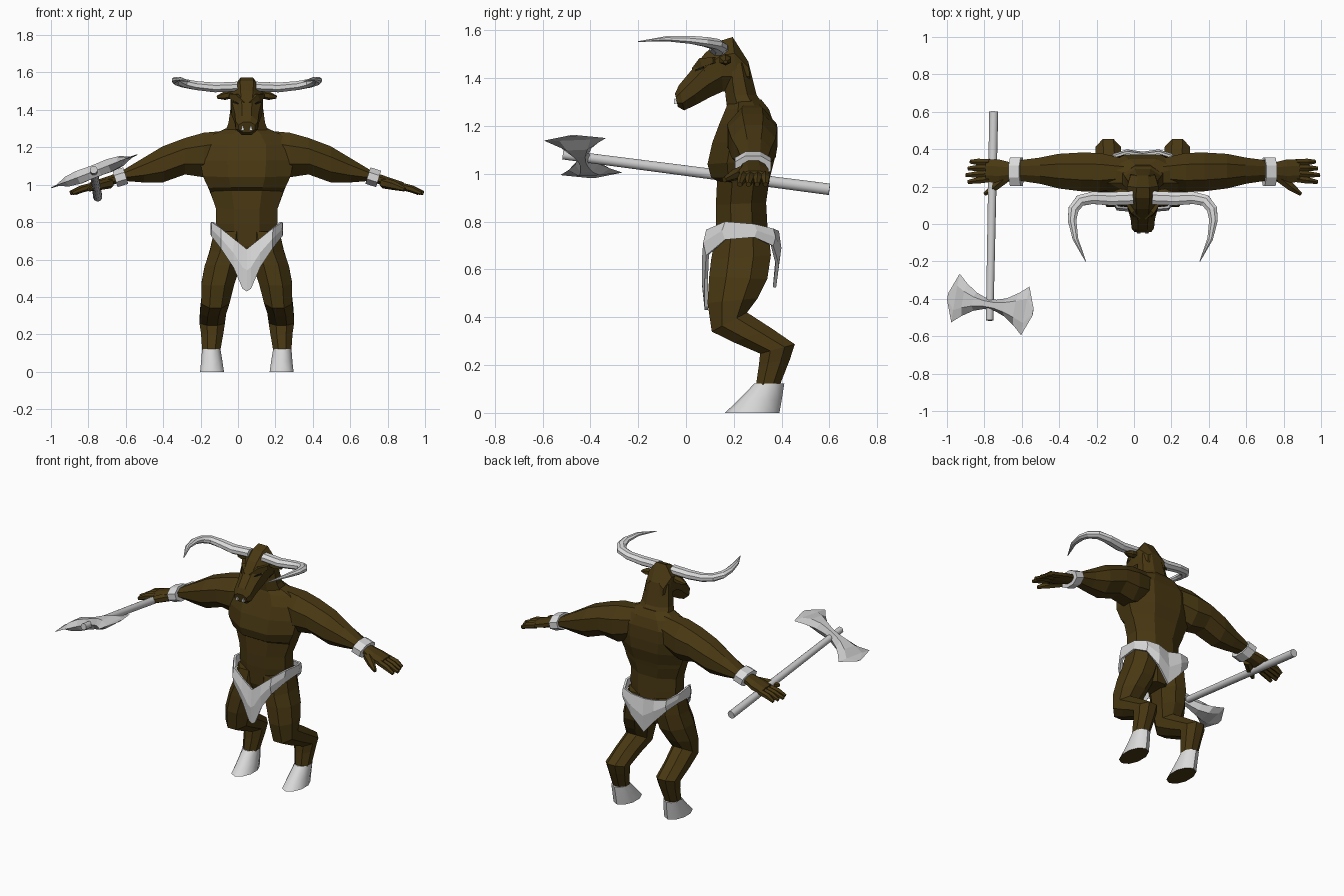
import bpy, bmesh, math
from mathutils import Vector as V

if "Cube" in bpy.data.objects:
    bpy.data.objects.remove(bpy.data.objects["Cube"], do_unlink=True)

CX = 0.047  # the body's plane of symmetry


def material(name, rgb):
    m = bpy.data.materials.new(name)
    m.use_nodes = True
    m.diffuse_color = (*rgb, 1)
    m.node_tree.nodes["Principled BSDF"].inputs["Base Color"].default_value = (*rgb, 1)
    return m


HIDE = material("brown hide", (0.065, 0.039, 0.006))
BONE = material("pale bone and cloth", (0.7, 0.7, 0.7))
STEEL = material("grey steel", (0.6, 0.6, 0.6))
DARK = material("dark eye", (0.01, 0.008, 0.004))


def finish(name, bm, mats, mirror=False, x=CX, smooth=False):
    bmesh.ops.recalc_face_normals(bm, faces=bm.faces)
    me = bpy.data.meshes.new(name)
    bm.to_mesh(me)
    bm.free()
    for m in mats:
        me.materials.append(m)
    ob = bpy.data.objects.new(name, me)
    ob.location.x = x
    bpy.context.collection.objects.link(ob)
    if mirror:
        ob.modifiers.new("Mirror", "MIRROR").use_mirror_merge = False
    if smooth:
        bpy.ops.object.select_all(action="DESELECT")
        ob.select_set(True)
        bpy.context.view_layer.objects.active = ob
        bpy.ops.object.shade_smooth_by_angle(angle=math.radians(40))
    return ob


def loft(bm, sections, n=8):
    """Skin sections given as (centre, half axis, half axis)."""
    rings = []
    k = 1 / math.cos(math.pi / n)
    for c, a, b in sections:
        angles = [(i + 0.5) * math.tau / n for i in range(n)]
        rings.append([bm.verts.new(c + a * math.cos(t) * k + b * math.sin(t) * k) for t in angles])
    for r, s in zip(rings, rings[1:]):
        for i in range(n):
            j = (i + 1) % n
            bm.faces.new((r[i], r[j], s[j], s[i]))
    bm.faces.new(rings[0])
    bm.faces.new(rings[-1])


def body_sections(rows):
    """Rows: centre x, half width, front y, front z, back y, back z."""
    out = []
    for cx, hw, fy, fz, by, bz in rows:
        f, b = V((cx, fy, fz)), V((cx, by, bz))
        out.append(((f + b) / 2, V((hw, 0, 0)), (b - f) / 2))
    return out


def tube(bm, pts, radii, n=8, flat=1.0):
    """Tapered tube along a path."""
    pts = [V(p) for p in pts]
    secs = []
    for i, p in enumerate(pts):
        t = pts[min(i + 1, len(pts) - 1)] - pts[max(i - 1, 0)]
        side = t.cross(V((0, 0, 1))).normalized()
        up = side.cross(t).normalized()
        secs.append((p, side * radii[i], up * radii[i] * flat))
    loft(bm, secs, n)


# Torso with overhanging chest
bm = bmesh.new()
loft(bm, body_sections([
    (0, .07, .17, .56, .31, .56), (0, .15, .13, .67, .35, .66),
    (0, .165, .125, .79, .34, .79), (0, .165, .125, .87, .335, .88),
    (0, .195, .13, .97, .345, .95), (0, .205, .105, .985, .35, .98),
    (0, .235, .09, 1.04, .37, 1.06), (0, .25, .11, 1.13, .372, 1.13),
    (0, .25, .14, 1.21, .367, 1.21), (0, .18, .165, 1.27, .347, 1.27),
    (0, .095, .18, 1.305, .315, 1.31)]))
finish("torso", bm, [HIDE])

# Neck
bm = bmesh.new()
loft(bm, body_sections([
    (0, .125, .175, 1.25, .345, 1.26), (0, .098, .165, 1.33, .295, 1.33),
    (0, .09, .16, 1.38, .28, 1.39), (0, .08, .16, 1.45, .26, 1.47)]))
finish("neck", bm, [HIDE])

# Head, from the back of the skull to the muzzle
bm = bmesh.new()
loft(bm, body_sections([
    (0, .065, .26, 1.47, .27, 1.38), (0, .083, .195, 1.572, .22, 1.34),
    (0, .086, .14, 1.555, .155, 1.345), (0, .082, .08, 1.505, .10, 1.32),
    (0, .065, .02, 1.43, .045, 1.29), (0, .06, -.03, 1.37, -.008, 1.265),
    (0, .045, -.046, 1.335, -.034, 1.28)]))
finish("head", bm, [HIDE])

# Heavy brows and the eyes below them
bm = bmesh.new()
tube(bm, [(.012, .04, 1.43), (.05, .075, 1.465), (.085, .12, 1.475)], [.014, .02, .012], 4)
finish("brows", bm, [HIDE], True)
bm = bmesh.new()
tube(bm, [(.04, .045, 1.425), (.07, .08, 1.44)], [.01, .01], 4)
finish("eyes", bm, [DARK], True)

# Lower teeth
bm = bmesh.new()
tube(bm, [(.022, -.042, 1.293), (.022, -.047, 1.315)], [.009, .002], 4)
finish("teeth", bm, [BONE], True)

# Ears
bm = bmesh.new()
tube(bm, [(.06, .16, 1.485), (.12, .165, 1.475), (.16, .165, 1.468)], [.02, .024, .008], 6, .8)
finish("ears", bm, [HIDE], True)

# Horns sweep out, then forward
bm = bmesh.new()
tube(bm, [(.05, .14, 1.525), (.17, .135, 1.52), (.27, .14, 1.53), (.335, .125, 1.542),
          (.37, .08, 1.552), (.378, .02, 1.56), (.36, -.08, 1.565), (.305, -.2, 1.553)],
     [.036, .036, .033, .031, .028, .023, .015, .002], 8, .72)
finish("horns", bm, [BONE], True)

# Arms and palms: x, top z, bottom z, front y, back y
bm = bmesh.new()
loft(bm, [(V((x, (f + b) / 2, (t + u) / 2)), V((0, (b - f) / 2, 0)), V((0, 0, (t - u) / 2)))
          for x, t, u, f, b in [
    (.10, 1.29, 1.08, .2, .35), (.23, 1.278, 1.04, .172, .38), (.33, 1.25, 1.055, .175, .382),
    (.45, 1.205, 1.012, .19, .375), (.55, 1.145, 1.012, .215, .355),
    (.65, 1.085, 1.02, .23, .342), (.70, 1.06, 1.005, .238, .328),
    (.77, 1.036, .982, .22, .345), (.84, 1.012, .968, .225, .345)]])
finish("arms", bm, [HIDE], True)

# Fingers and thumbs
bm = bmesh.new()
for i in range(4):
    y, tip = .241 + .03 * i, .225 + .036 * i
    end = .945 - .012 * abs(i - 1)
    tube(bm, [(.82, y, .993), (.88, (y + tip) / 2, .978), (end, tip, .955)], [.017, .017, .01], 6)
tube(bm, [(.73, .25, 1.01), (.79, .2, .995), (.845, .16, .975)], [.026, .021, .01], 6)
finish("fingers", bm, [HIDE], True)

# Wristbands
bm = bmesh.new()
axis = V((.955, 0, -.295))
loft(bm, [(V((.676, .28, 1.04)) + axis * d, V((0, .076, 0)), V((.295, 0, .955)) * .046)
          for d in (-.03, .03)])
finish("wristbands", bm, [BONE], True)

# Legs with backward hocks
bm = bmesh.new()
loft(bm, body_sections([
    (.09, .085, .125, .75, .345, .75), (.105, .092, .105, .64, .355, .66),
    (.13, .095, .097, .57, .34, .56), (.155, .088, .09, .46, .30, .48),
    (.168, .075, .108, .34, .255, .42), (.18, .07, .2, .295, .36, .352),
    (.185, .068, .31, .248, .455, .287), (.185, .06, .305, .2, .435, .225),
    (.19, .048, .292, .11, .39, .11)]))
finish("legs", bm, [HIDE], True)

# Hooves with dark soles
bm = bmesh.new()
loft(bm, body_sections([
    (.19, .049, .288, .122, .408, .122), (.187, .057, .225, .055, .396, .055),
    (.186, .064, .168, 0, .385, 0)]), 10)
bmesh.ops.recalc_face_normals(bm, faces=bm.faces)
bm.normal_update()
for f in bm.faces:
    f.material_index = int(f.normal.z < -.9)
finish("hooves", bm, [BONE, HIDE], True, smooth=True)

# Loincloth: x, y, top z, bottom z, from front middle round to back middle
half = [(0, .085, .655, .43), (.022, .085, .672, .445), (.07, .085, .71, .56),
        (.135, .09, .765, .66), (.183, .165, .80, .725), (.188, .285, .79, .735),
        (.155, .36, .77, .70), (.085, .382, .76, .62), (0, .37, .745, .525)]
loop = half + [(-x, y, t, b) for x, y, t, b in half[-2:0:-1]]
bm = bmesh.new()
cols = []
for x, y, t, b in loop:
    lean = -.012 if y < .2 else .01
    cols.append([bm.verts.new((x, y + d, z)) for z, d in
                 ((t, 0), ((t + b) / 2, lean), (b, 0))])
for i, c in enumerate(cols):
    d = cols[(i + 1) % len(cols)]
    for j in (0, 1):
        bm.faces.new((c[j], d[j], d[j + 1], c[j + 1]))
cloth = finish("loincloth", bm, [BONE])
solid = cloth.modifiers.new("Thickness", "SOLIDIFY")
solid.thickness = .014
solid.offset = 0

# Axe shaft
bm = bmesh.new()
tube(bm, [(-.75, .6, .935), (-.772, -.515, 1.08)], [.024, .02], 12)
finish("axe_shaft", bm, [STEEL], x=0, smooth=True)

# Double axe blade: distance along blade, half span, half thickness
side = [(.03, .03, .034), (.09, .05, .036), (.15, .088, .028), (.203, .132, .004), (.248, .02, .002)]
rows = [(-u, s, t) for u, s, t in reversed(side)] + side
along = V((.92, -.17, .356)).normalized()
span = V((.17, .98, .04)).normalized()
thick = along.cross(span).normalized()
bm = bmesh.new()
for_centre = V((-.768, -.43, 1.072))
loft(bm, [(for_centre + along * u, thick * t, span * s * math.cos(math.pi / 6)) for u, s, t in rows], 6)
finish("axe_blade", bm, [STEEL], x=0)
